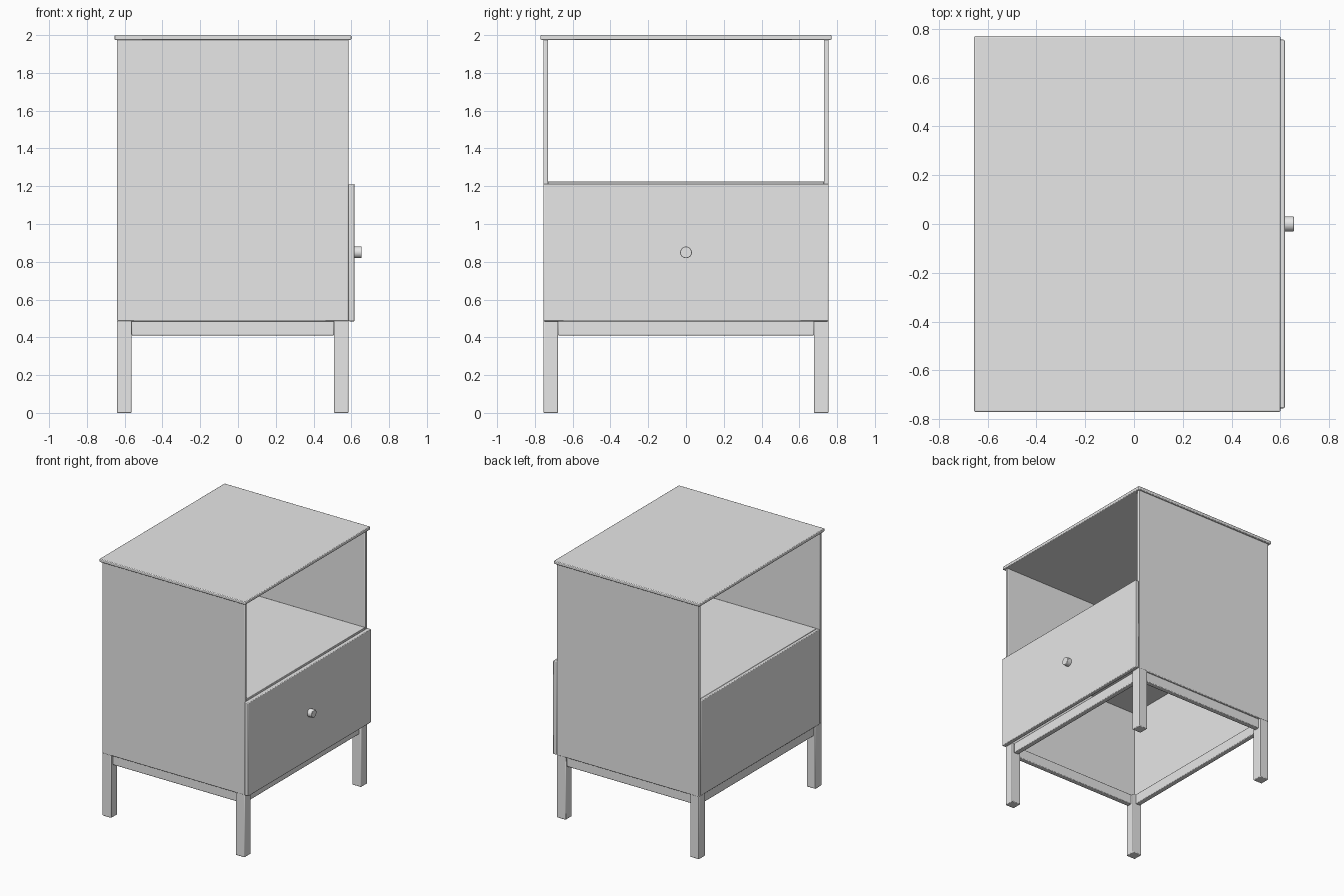
import bpy

if "Cube" in bpy.data.objects:
    bpy.data.objects.remove(bpy.data.objects["Cube"], do_unlink=True)

GREY = (0.8, 0.8, 0.8, 1)
mat = bpy.data.materials.new("plain grey")
mat.use_nodes = True
mat.diffuse_color = GREY
mat.node_tree.nodes["Principled BSDF"].inputs["Base Color"].default_value = GREY


def finish(name, bevel):
    ob = bpy.context.object
    ob.name = name
    ob.data.materials.append(mat)
    bpy.ops.object.transform_apply(location=False, rotation=True, scale=True)
    mod = ob.modifiers.new("soft edges", "BEVEL")
    mod.width = bevel
    mod.segments = 2
    mod.limit_method = "ANGLE"
    bpy.ops.object.shade_smooth_by_angle()
    return ob


def box(name, x, y, z, bevel=0.005):
    """Box between pairs of limits on each axis."""
    lims = (x, y, z)
    bpy.ops.mesh.primitive_cube_add(size=1, location=[sum(l) / 2 for l in lims])
    bpy.context.object.scale = [abs(l[1] - l[0]) for l in lims]
    return finish(name, bevel)


BACK, FRONT, SIDE = -0.64, 0.585, 0.755   # carcass limits
WALL = 0.025
INNER = SIDE - WALL
BASE, SHELF = 0.485, 1.225                # carcass bottom, shelf top
LEG = 0.077

# Top board
box("top_board", (-0.655, 0.60), (-0.77, 0.77), (1.975, 2.0))

# Side panels, paired rails and legs
for side, s in (("left", 1), ("right", -1)):
    box(f"{side}_panel", (BACK, FRONT), (s * INNER, s * SIDE), (BASE, 1.98))
    box(f"{side}_rail", (BACK + LEG, FRONT - LEG),
        (s * (SIDE - 0.055), s * (SIDE - 0.015)), (0.41, BASE + 0.005))
    for end, x in (("back", BACK), ("front", FRONT - LEG)):
        box(f"{side}_{end}_leg", (x, x + LEG),
            (s * (SIDE - LEG), s * SIDE), (0, BASE + 0.005))

# Front and back rails
for end, x in (("back", BACK + 0.015), ("front", FRONT - 0.055)):
    box(f"{end}_rail", (x, x + 0.04), (LEG - SIDE, SIDE - LEG), (0.41, BASE + 0.005))

# Low back panel and open shelf
box("back_panel", (BACK, BACK + WALL), (-INNER, INNER), (BASE, SHELF))
box("shelf", (BACK + WALL, FRONT), (-INNER, INNER), (SHELF - WALL, SHELF), 0.003)

# Drawer front and knob
box("drawer_front", (FRONT, 0.618), (-SIDE, SIDE), (BASE, 1.212))
bpy.ops.mesh.primitive_cylinder_add(vertices=32, radius=0.031, depth=0.045,
                                    location=(0.6325, 0, 0.85),
                                    rotation=(0, 1.5708, 0))
finish("drawer_knob", 0.003)
